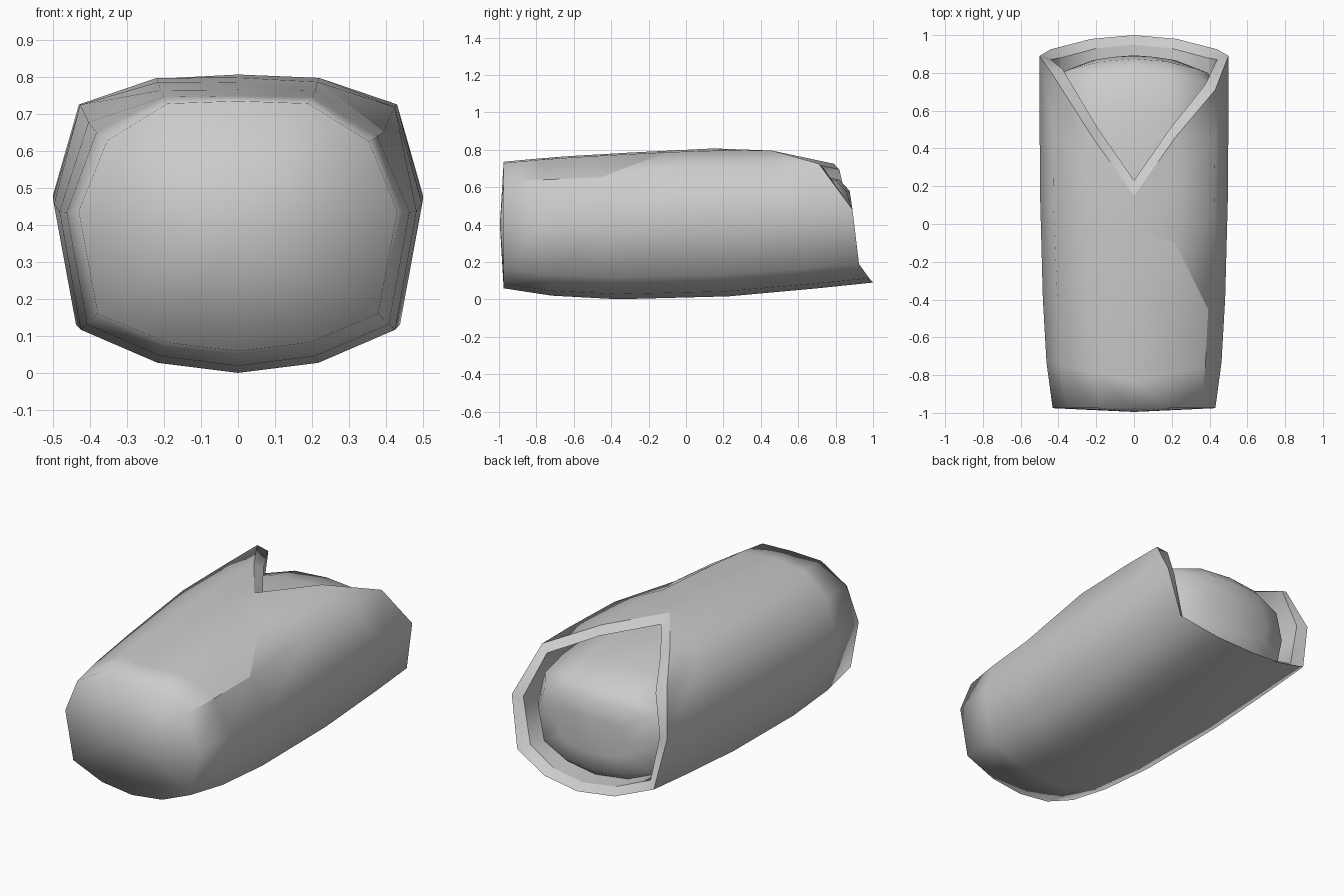
import bpy, bmesh, math
from mathutils import Vector

if "Cube" in bpy.data.objects:
    bpy.data.objects.remove(bpy.data.objects["Cube"])

# half cross-section from bottom centre to top centre: (half width, height fraction, mouth y)
HALF = [(0, 0, 1.0), (.225, .035, .98), (.44, .15, .925), (.5, .56, .89),
        (.43, .9, .71), (.22, .99, .46), (0, 1, .15)]
# long profile: y, width factor, bottom z, top z
PROF = [(-.98, .86, .06, .735), (-.72, .93, .02, .76), (-.4, .965, 0, .78),
        (.15, .995, .01, .807), (.47, 1, .035, .803), (1.0, 1, .09, .795)]


def profile(y):
    y = max(PROF[0][0], min(y, PROF[-1][0]))
    for a, b in zip(PROF, PROF[1:]):
        if y <= b[0]:
            t = (y - a[0]) / (b[0] - a[0])
            return [a[i] + (b[i] - a[i]) * t for i in (1, 2, 3)]


def surf(y, j, side):
    """Corner j of the outer skin; the upper corners sink towards the front."""
    hx, f, _ = HALF[j]
    w, lo, hi = profile(y)
    if j == 4:
        t = max(0, min(1, (.1 - y) / (.55 if side > 0 else 1.1)))
        hx, f = hx - .02 * t, f - .06 * t
    return Vector((side * hx * w, y, lo + f * (hi - lo)))


AROUND = [(j, 1) for j in range(7)] + [(j, -1) for j in range(5, 0, -1)]


def loft(name, rings, caps, angle=40, sharp=(), seam=()):
    bm = bmesh.new()
    rows = [[bm.verts.new(p) for p in r] for r in rings]
    n = len(rows[0])
    for a, b in zip(rows, rows[1:]):
        for k in range(n):
            bm.faces.new((a[k], a[(k + 1) % n], b[(k + 1) % n], b[k]))
    for row, centre in caps:
        c = bm.verts.new(centre)
        for k in range(n):
            bm.faces.new((c, rows[row][k], rows[row][(k + 1) % n]))
    hard = [(rows[r][k], rows[r][(k + 1) % n]) for r in sharp for k in range(n)]
    for (r1, k1), (r2, k2) in zip(seam, seam[1:]):
        pair = (rows[r1][k1], rows[r2][k2])
        if not bm.edges.get(pair):
            bmesh.ops.connect_vert_pair(bm, verts=list(pair))
        hard.append(pair)
    bmesh.ops.recalc_face_normals(bm, faces=bm.faces)
    for pair in hard:
        e = bm.edges.get(pair)
        if e:
            e.smooth = False
    me = bpy.data.meshes.new(name)
    bm.to_mesh(me)
    bm.free()
    ob = bpy.data.objects.new(name, me)
    bpy.context.collection.objects.link(ob)
    bpy.context.view_layer.objects.active = ob
    ob.select_set(True)
    bpy.ops.object.shade_smooth_by_angle(angle=math.radians(angle), keep_sharp_edges=True)
    ob.select_set(False)
    return ob


# outer wrap: closed front, slanted mouth with a V opening on top
def mouth(j, s):
    return HALF[j][2] + (.08 if (j == 4 and s < 0) else 0)


rings = [[surf(-.975 + (mouth(j, s) + .975) * t, j, s) for j, s in AROUND]
         for t in (0, .13, .31, .61, .85, 1)]
# flat rim and inner wall running back into the wrap
SHIFT = [-.05, -.05, -.045, -.02, .03, .05, .08]
for depth in (0, .55):
    ring = []
    for j, s in AROUND:
        p = surf(mouth(j, s), j, s)
        ring.append(Vector((p.x * .88, p.y + SHIFT[j] - depth, .42 + (p.z - .42) * .9)))
    rings.append(ring)
# the overlapping flap's edge crosses the right side as a crease
loft("outer_wrap", rings, [(0, (0, -.995, .4))], 85, sharp=(5, 6),
     seam=[(0, 4), (1, 4), (2, 4), (3, 5), (4, 6), (5, 6)])

# rounded filling inside the mouth: y, bow towards the sides, width, bottom z, top z
FILL = [(0, 0, .87, .08, .725), (.35, .02, .88, .09, .72), (.62, .05, .89, .1, .69),
        (.82, .09, .89, .115, .64), (.875, .09, .78, .16, .58), (.89, .09, .45, .27, .48)]
rings = []
for y, bow, w, lo, hi in FILL:
    ring = []
    for j, s in AROUND:
        x = HALF[j][0] * w
        ring.append(Vector((s * x, y - bow * (x / .43) ** 2, lo + HALF[j][1] * (hi - lo))))
    rings.append(ring)
loft("inner_filling", rings, [(-1, (0, .893, .37)), (0, (0, 0, .4))], 60)
